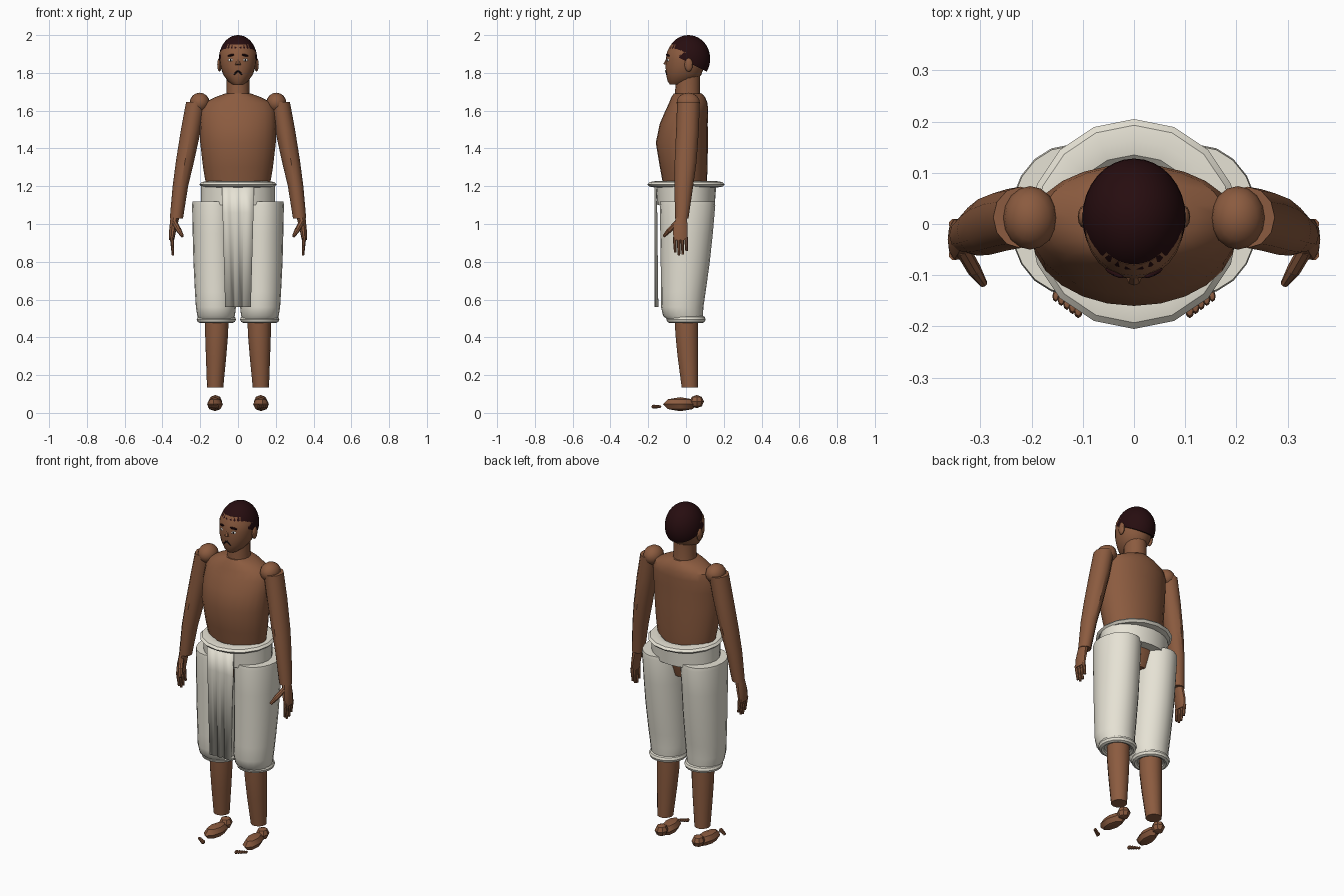
import bpy, bmesh, math
from mathutils import Vector, Matrix

if "Cube" in bpy.data.objects:
    bpy.data.objects.remove(bpy.data.objects["Cube"])


def material(name, rgb):
    m = bpy.data.materials.new(name)
    m.diffuse_color = (*rgb, 1)
    m.use_nodes = True
    m.node_tree.nodes["Principled BSDF"].inputs["Base Color"].default_value = m.diffuse_color
    return m


SKIN = material("brown skin", (0.26, 0.105, 0.05))
HAIR = material("dark hair", (0.02, 0.004, 0.005))
CLOTH = material("cream cloth", (0.79, 0.76, 0.66))
WHITE = material("eye white", (0.8, 0.78, 0.74))
BLACK = material("near black", (0.008, 0.004, 0.004))


def finish(name, bm, mat):
    bmesh.ops.recalc_face_normals(bm, faces=bm.faces)
    me = bpy.data.meshes.new(name)
    bm.to_mesh(me)
    bm.free()
    me.materials.append(mat)
    ob = bpy.data.objects.new(name, me)
    bpy.context.collection.objects.link(ob)
    return ob


def loft(name, rows, mat, side=1, n=16):
    """Stack of horizontal ellipses: (z, centre x, centre y, radius x, radius y)."""
    bm = bmesh.new()
    rings = []
    for z, cx, cy, rx, ry in rows:
        rings.append([bm.verts.new((side * (cx + rx * math.cos(2 * math.pi * i / n)),
                                    cy + ry * math.sin(2 * math.pi * i / n), z)) for i in range(n)])
    for a, b in zip(rings, rings[1:]):
        for i in range(n):
            j = (i + 1) % n
            bm.faces.new((a[i], a[j], b[j], b[i]))
    bm.faces.new(rings[0])
    bm.faces.new(rings[-1])
    return finish(name, bm, mat)


def ball(name, c, r, mat, n=16, rot=None):
    bm = bmesh.new()
    bmesh.ops.create_uvsphere(bm, u_segments=n, v_segments=max(4, n // 2), radius=1)
    m = Matrix.Translation(c) @ (rot or Matrix()) @ Matrix.Diagonal((*r, 1))
    bm.transform(m)
    return finish(name, bm, mat)


def taper(name, a, b, ra, rb, mat, n=8):
    """Tapered rod between two points."""
    a, b = Vector(a), Vector(b)
    d = b - a
    bm = bmesh.new()
    bmesh.ops.create_cone(bm, cap_ends=True, segments=n, radius1=ra, radius2=rb, depth=d.length)
    bm.transform(Matrix.Translation((a + b) / 2) @ d.to_track_quat('Z', 'Y').to_matrix().to_4x4())
    return finish(name, bm, mat)


def ring(name, c, major, minor, flat, mat, n=16, m=8):
    """Torus with its tube flattened in height."""
    bm = bmesh.new()
    v = [[bm.verts.new((c[0] + (major + minor * math.cos(q)) * math.cos(p),
                        c[1] + (major + minor * math.cos(q)) * math.sin(p),
                        c[2] + flat * math.sin(q)))
          for q in (2 * math.pi * k / m for k in range(m))]
         for p in (2 * math.pi * k / n + math.pi / 2 for k in range(n))]
    for i in range(n):
        for k in range(m):
            i2, k2 = (i + 1) % n, (k + 1) % m
            bm.faces.new((v[i][k], v[i2][k], v[i2][k2], v[i][k2]))
    return finish(name, bm, mat)


# Torso, with hips hidden under the cloth
loft("torso", [(1.0, 0, 0, .08, .07), (1.1, 0, 0, .15, .1), (1.2, 0, -.005, .168, .115),
               (1.3, 0, -.012, .185, .126), (1.43, 0, -.022, .2, .138), (1.53, 0, -.012, .202, .127),
               (1.6, 0, .004, .198, .113), (1.64, 0, .012, .18, .102), (1.67, 0, .012, .125, .09),
               (1.69, 0, .01, .07, .075)], SKIN, n=24)
loft("neck", [(1.66, 0, .01, .066, .07), (1.71, 0, .008, .06, .065), (1.79, 0, .01, .06, .065)], SKIN)

# Head and face
loft("head", [(1.738, 0, -.045, .028, .04), (1.755, 0, -.025, .052, .072), (1.79, 0, -.012, .078, .093),
              (1.83, 0, -.006, .092, .102), (1.87, 0, -.002, .097, .105), (1.91, 0, 0, .096, .101),
              (1.95, 0, 0, .075, .08)], SKIN, n=24)
taper("nose", (0, -.092, 1.885), (0, -.106, 1.842), .007, .015, SKIN)
for s in (-1, 1):
    ball("ear", (s * .098, .014, 1.843), (.012, .022, .037), SKIN, 12)
    tilt = Matrix.Rotation(s * .45, 4, 'Z')
    ball("eye", (s * .039, -.094, 1.868), (.015, .006, .008), WHITE, 12, tilt)
    ball("pupil", (s * .039, -.099, 1.868), (.005, .003, .006), BLACK, 8, tilt)
    ball("eyebrow", (s * .038, -.096, 1.893), (.021, .006, .006), HAIR, 10,
         tilt @ Matrix.Rotation(s * .2, 4, 'Y'))
    taper("moustache", (0, -.103, 1.812), (s * .022, -.1, 1.79), .008, .004, BLACK, 6)
ball("mouth", (0, -.098, 1.79), (.014, .006, .005), BLACK, 10)

# Hair cap: ellipsoid sliced along a hairline that drops to the back
bm = bmesh.new()
bmesh.ops.create_uvsphere(bm, u_segments=32, v_segments=20, radius=1)
bm.transform(Matrix.Translation((0, .013, 1.875)) @ Matrix.Diagonal((.101, .115, .125, 1)))
cut = bmesh.ops.bisect_plane(bm, geom=bm.verts[:] + bm.edges[:] + bm.faces[:],
                             plane_co=(0, 0, 1.862), plane_no=(0, .5, 1), clear_inner=True)
bmesh.ops.holes_fill(bm, edges=[e for e in bm.edges if e.is_boundary], sides=0)
finish("hair", bm, HAIR)

# Arms and hands
for s in (-1, 1):
    ball("shoulder", (s * .203, .012, 1.642), (.053, .062, .053), SKIN, 16)
    loft("arm", [(1.03, .326, -.022, .035, .035), (1.2, .305, -.012, .041, .05),
                 (1.33, .281, -.002, .048, .058), (1.5, .249, .008, .053, .06),
                 (1.645, .222, .013, .053, .06)], SKIN, s, 12)
    loft("palm", [(.915, .351, -.03, .013, .038), (.97, .345, -.03, .019, .041),
                  (1.04, .333, -.024, .024, .03)], SKIN, s, 10)
    for k, tip in enumerate((.85, .833, .838, .858)):
        y = -.06 + .02 * k
        taper("finger", (s * .351, y, .93), (s * .344, y + .003, tip), .011, .007, SKIN)
    taper("thumb", (s * .335, -.05, 1.005), (s * .312, -.09, .965), .015, .014, SKIN)
    taper("thumb_tip", (s * .312, -.09, .965), (s * .294, -.117, .935), .014, .008, SKIN)

# Wrapped cloth: waist roll, waistband, baggy legs with rolled cuffs
ring("waist_roll", (0, 0, 1.21), .164, .041, .017, CLOTH)
loft("waistband", [(1.1, 0, 0, .196, .152), (1.2, 0, 0, .195, .16)], CLOTH, n=24)
for s in (-1, 1):
    loft("trouser_leg", [(.49, .115, -.005, .09, .09), (.515, .116, -.016, .1, .106),
                         (.56, .117, -.02, .106, .112), (.64, .119, -.014, .109, .118),
                         (.8, .122, -.004, .114, .13), (.95, .124, .003, .116, .139),
                         (1.1, .125, .008, .118, .147), (1.12, .125, .008, .116, .144)],
         CLOTH, s, 20)
    ring("cuff", (s * .115, 0, .495), .086, .018, .019, CLOTH, 20)

# Pleated front panel: flat at the waist, folded below
bm = bmesh.new()
xs = [-1, -.62, -.5, -.3, -.2, 0, .1, .35, .45, 1]
grid = []
for z, half, depth in ((1.195, .085, 0), (1.06, .082, .006), (.56, .068, .012)):
    grid.append([bm.verts.new((x * half, -.163 + depth * (i // 2 % 2), z)) for i, x in enumerate(xs)])
for a, b in zip(grid, grid[1:]):
    for i in range(len(xs) - 1):
        bm.faces.new((a[i], b[i], b[i + 1], a[i + 1]))
panel = finish("front_panel", bm, CLOTH)
thick = panel.modifiers.new("thickness", 'SOLIDIFY')
thick.thickness = .01
thick.offset = 0

# Shins and feet
for s in (-1, 1):
    loft("shin", [(.135, .121, .02, .043, .044), (.3, .116, .01, .054, .056),
                  (.42, .113, .004, .061, .062), (.56, .112, .002, .062, .064)], SKIN, s, 14)
    ball("heel", (s * .12, .057, .06), (.036, .038, .035), SKIN, 8)
    ball("foot", (s * .122, -.03, .046), (.042, .092, .037), SKIN, 8, Matrix.Rotation(s * .1, 4, 'Z'))
    for k in range(5):
        ball("toe", (s * (.109 + .011 * k), -.169 + .007 * k, .033),
             (.009 - .0006 * k, .015 - .001 * k, .011 - .0008 * k), SKIN, 8)

# Smooth shading with sharp creases kept
for ob in bpy.data.objects:
    ob.select_set(True)
    bpy.context.view_layer.objects.active = ob
bpy.ops.object.shade_smooth_by_angle(angle=math.radians(35))
